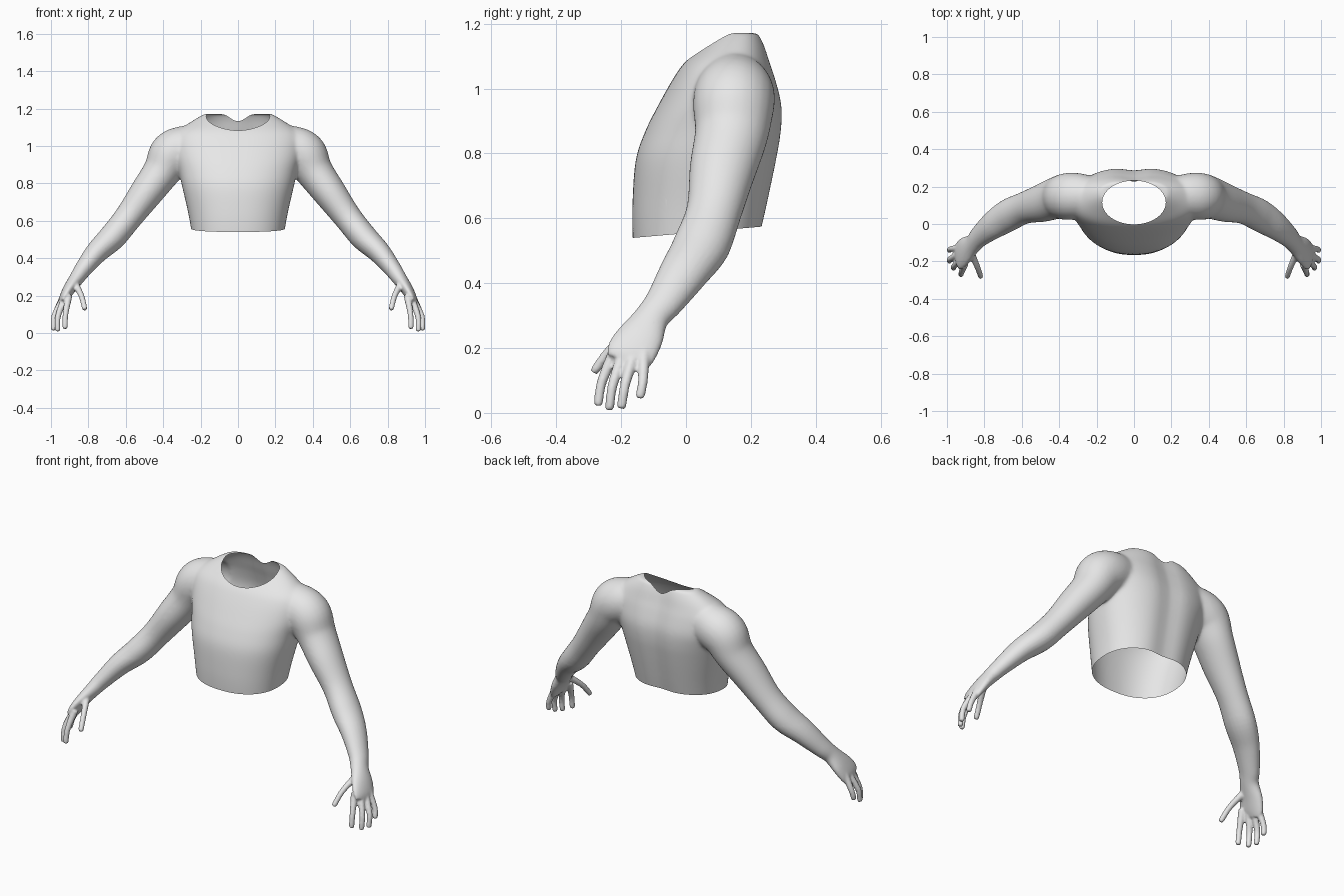
import bpy, bmesh, math
from mathutils import Vector

if "Cube" in bpy.data.objects:
    bpy.data.objects.remove(bpy.data.objects["Cube"])


def spline(rows, steps=6):
    """Smoothly resample a list of equal-length tuples."""
    out = []
    for i in range(len(rows) - 1):
        p0, p1 = rows[max(i - 1, 0)], rows[i]
        p2, p3 = rows[i + 1], rows[min(i + 2, len(rows) - 1)]
        for k in range(steps):
            t = k / steps
            out.append([0.5 * (2 * b + (c - a) * t + (2 * a - 5 * b + 4 * c - d) * t * t
                               + (3 * b - a - 3 * c + d) * t ** 3)
                        for a, b, c, d in zip(p0, p1, p2, p3)])
    out.append(list(rows[-1]))
    return out


def loft(bm, rings):
    """Closed solid through a list of point rings."""
    rows = [[bm.verts.new(p) for p in ring] for ring in rings]
    n = len(rows[0])
    faces = [bm.faces.new((a[i], a[(i + 1) % n], b[(i + 1) % n], b[i]))
             for a, b in zip(rows, rows[1:]) for i in range(n)]
    faces += [bm.faces.new(rows[0][::-1]), bm.faces.new(rows[-1])]
    bmesh.ops.recalc_face_normals(bm, faces=faces)


def limb(bm, rows, side, n=24):
    """Tube along (x, y, z, radius across, radius front-to-back) rows."""
    rows = spline(rows)
    pts = [Vector(r[:3]) for r in rows]
    rings = []
    for i, r in enumerate(rows):
        t = (pts[min(i + 1, len(pts) - 1)] - pts[max(i - 1, 0)]).normalized()
        u = t.cross(Vector((0, 1, 0))).normalized()
        v = u.cross(t)
        ring = []
        for k in range(n):
            a = 2 * math.pi * k / n
            p = pts[i] + u * r[3] * math.cos(a) + v * r[4] * math.sin(a)
            ring.append((p.x * side, p.y, p.z))
        rings.append(ring)
    loft(bm, rings)


def torso_ring(z, hw, front, back, n=64):
    """Rounded chest section with a shallow groove along the spine."""
    c, h, ring = (front + back) / 2, (back - front) / 2, []
    for k in range(n):
        a = 2 * math.pi * k / n
        ca, sa = math.cos(a), math.sin(a)
        x = hw * math.copysign(abs(ca) ** 0.88, ca)
        y = c + h * math.copysign(abs(sa) ** 0.88, sa)
        if sa > 0:
            y -= 0.018 * math.exp(-(x / 0.07) ** 2)
        ring.append((x, y, z))
    return ring


# Torso sections: height, half width, front y, back y
TORSO = [(.48, .24, -.16, .225), (.55, .25, -.165, .24), (.65, .268, -.165, .262),
         (.78, .298, -.155, .288), (.87, .318, -.125, .302), (.95, .34, -.085, .302),
         (1.03, .345, -.04, .282), (1.08, .32, -.005, .265), (1.13, .25, .05, .25),
         (1.172, .18, .10, .232)]
# Shoulder to knuckles
ARM = [(.20, .15, 1.00, .11, .10), (.29, .15, .985, .122, .122), (.355, .147, .95, .124, .126),
       (.41, .14, .86, .101, .114), (.49, .113, .75, .089, .103), (.585, .086, .62, .075, .086),
       (.67, .047, .515, .072, .088), (.755, -.007, .432, .06, .076), (.825, -.065, .345, .047, .06),
       (.86, -.105, .295, .040, .054), (.902, -.14, .235, .033, .072),
       (.93, -.17, .185, .026, .076), (.942, -.185, .155, .016, .062)]
# Fingers: base, middle and tip with shared radii
DIGITS = [((.905, -.215, .20), (.922, -.258, .10), (.925, -.272, .022)),
          ((.925, -.19, .19), (.962, -.225, .09), (.965, -.237, .008)),
          ((.935, -.16, .18), (.982, -.187, .09), (.987, -.200, .013)),
          ((.935, -.13, .19), (.978, -.133, .10), (.988, -.143, .045)),
          ((.875, -.145, .27), (.838, -.228, .20), (.818, -.286, .125))]

bm = bmesh.new()
loft(bm, [torso_ring(*r) for r in spline(TORSO)])
for side in (1, -1):
    limb(bm, ARM, side)
    for a, b, c in DIGITS:
        tip = Vector(b).lerp(Vector(c), 0.88)
        limb(bm, [(*a, .02, .02), (*b, .0155, .0155), (*tip, .014, .014), (*c, .007, .007)], side, 14)

mesh = bpy.data.meshes.new("upper_body")
bm.to_mesh(mesh)
bm.free()
body = bpy.data.objects.new("upper_body", mesh)
bpy.context.collection.objects.link(body)
bpy.context.view_layer.objects.active = body
body.select_set(True)


def apply(kind, **settings):
    mod = body.modifiers.new(kind.lower(), kind)
    for key, value in settings.items():
        setattr(mod, key, value)
    bpy.ops.object.modifier_apply(modifier=mod.name)


# Fuse the parts into one skin and soften the joins
apply('REMESH', mode='VOXEL', voxel_size=0.006)
bm = bmesh.new()
bm.from_mesh(body.data)
for i in range(22):
    limit = 0.3 + 0.03 * i if i < 20 else 2
    verts = [v for v in bm.verts if abs(v.co.x) < limit and v.co.z > 0.5]
    if limit == 2:
        verts = bm.verts[:]
    bmesh.ops.smooth_vert(bm, verts=verts, factor=0.5, use_axis_x=True, use_axis_y=True, use_axis_z=True)
bm.to_mesh(body.data)
bm.free()
apply('DECIMATE', ratio=0.4)

# Neck opening: oval cutter, then its walls are removed to leave an open rim
NX, NY, NC = 0.17, 0.117, 0.115
bm = bmesh.new()
loft(bm, [[(NX * math.cos(2 * math.pi * k / 64), NC + NY * math.sin(2 * math.pi * k / 64), z)
           for k in range(64)] for z in (0.95, 1.4)])
cut_mesh = bpy.data.meshes.new("neck_cutter")
bm.to_mesh(cut_mesh)
bm.free()
cutter = bpy.data.objects.new("neck_cutter", cut_mesh)
bpy.context.collection.objects.link(cutter)
cutter.hide_render = True
apply('BOOLEAN', object=cutter, operation='DIFFERENCE', solver='EXACT')
bpy.data.objects.remove(cutter)

bm = bmesh.new()
bm.from_mesh(body.data)
inner = [f for f in bm.faces if all(
    v.co.z > 0.9 and (v.co.x / NX) ** 2 + ((v.co.y - NC) / NY) ** 2 < 1.002 for v in f.verts)]
bmesh.ops.delete(bm, geom=inner, context='FACES')

# Open hem, slightly higher at the back
low = [f for f in bm.faces if all(abs(v.co.x) < 0.33 and v.co.z < 0.64 for v in f.verts)]
geom = list({e for f in low for e in f.edges}) + list({v for f in low for v in f.verts}) + low
bmesh.ops.bisect_plane(bm, geom=geom, plane_co=(0, -.16, .54), plane_no=(0, -.035, .4), clear_inner=True)
bm.to_mesh(body.data)
bm.free()

grey = bpy.data.materials.new("light_grey")
grey.diffuse_color = (0.8, 0.8, 0.8, 1)
grey.use_nodes = True
grey.node_tree.nodes["Principled BSDF"].inputs["Base Color"].default_value = grey.diffuse_color
body.data.materials.clear()
body.data.materials.append(grey)
bpy.ops.object.shade_smooth_by_angle(angle=math.radians(60))
